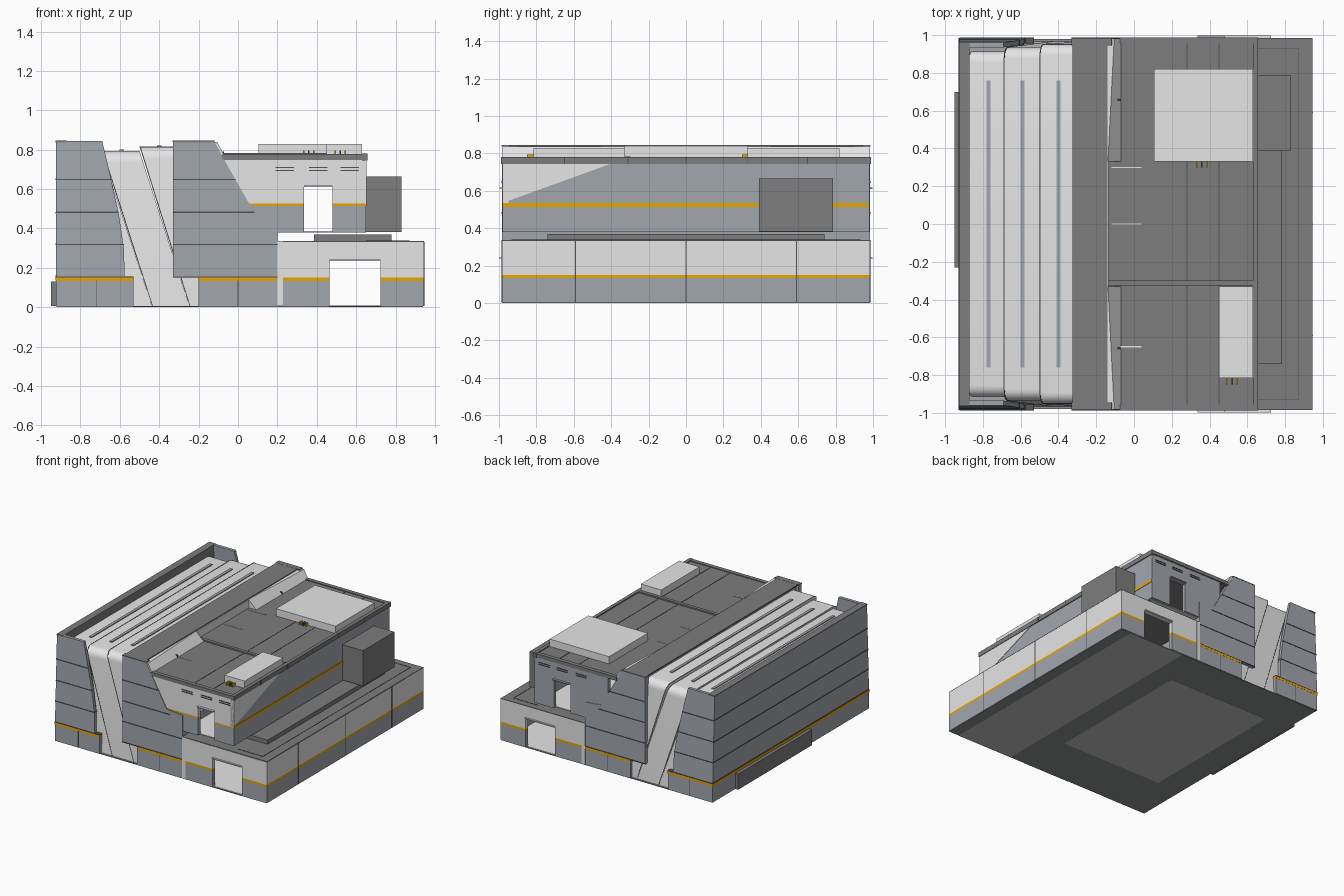
import bpy, bmesh, math


def material(name, rgb):
    m = bpy.data.materials.new(name)
    m.diffuse_color = (*rgb, 1)
    return m


LIGHT = material("light panel", (0.79, 0.79, 0.79))
GREY = material("blue grey panel", (0.365, 0.385, 0.42))
DARK = material("dark roof", (0.205, 0.205, 0.205))
ORANGE = material("orange stripe", (0.80, 0.38, 0.0))
COAL = material("charcoal seam", (0.085, 0.088, 0.09))
UNDER = material("underside", (0.27, 0.275, 0.275))
UNDER_PALE = material("pale underside", (0.55, 0.55, 0.55))


def loft(name, rings, mat, smooth=False):
    """Closed solid through rings of equal point count."""
    bm = bmesh.new()
    vs = [[bm.verts.new(p) for p in r] for r in rings]
    n = len(rings[0])
    for a, b in zip(vs, vs[1:]):
        for i in range(n):
            j = (i + 1) % n
            bm.faces.new((a[i], a[j], b[j], b[i]))
    bm.faces.new(vs[0])
    bm.faces.new(vs[-1])
    bmesh.ops.recalc_face_normals(bm, faces=bm.faces)
    me = bpy.data.meshes.new(name)
    bm.to_mesh(me)
    bm.free()
    me.materials.append(mat)
    ob = bpy.data.objects.new(name, me)
    bpy.context.collection.objects.link(ob)
    if smooth:
        bpy.ops.object.select_all(action='DESELECT')
        bpy.context.view_layer.objects.active = ob
        ob.select_set(True)
        bpy.ops.object.shade_smooth_by_angle(angle=math.radians(35))
    return ob


def prism(name, pts, y0, y1, mat):
    return loft(name, [[(x, y, z) for x, z in pts] for y in (y0, y1)], mat)


def box(name, x0, x1, y0, y1, z0, z1, mat):
    return prism(name, [(x0, z0), (x1, z0), (x1, z1), (x0, z1)], y0, y1, mat)


def end_box(name, s, x0, x1, d0, d1, z0, z1, mat):
    """Box on the front (s=-1) or back (s=1) end, between depths d0 and d1."""
    return box(name, x0, x1, s * d0, s * d1, z0, z1, mat)


def end_wall(name, s, x0, x1, d0, d1, bands, door):
    """End wall of coloured bands with a see-through doorway (x0, x1, top)."""
    for z0, z1, mat in bands:
        low = min(z1, max(z0, door[2]))
        if low > z0:
            end_box(name, s, x0, door[0], d0, d1, z0, low, mat)
            end_box(name, s, door[1], x1, d0, d1, z0, low, mat)
        if z1 > low:
            end_box(name, s, x0, x1, d0, d1, low, z1, mat)


def lean(z):
    """Half depth of the inward leaning corner."""
    return 0.985 - 0.036 * max(0, z - 0.15)


# Underside plates
box("base_plate", -0.92, 0.94, -0.98, 0.98, 0.001, 0.006, UNDER)
box("base_panel_wide", -0.71, 0.19, -0.57, 0.65, 0, 0.005, UNDER_PALE)
box("base_panel_side", 0.36, 0.86, -0.98, 0.98, 0, 0.005, UNDER_PALE)

# Left wall with parapet, stripe, seams and low vent box
loft("left_wall", [[(x, s * lean(z), z) for s, z in
                    ((-1, 0.005), (1, 0.005), (1, 0.15), (1, 0.837), (-1, 0.837), (-1, 0.15))]
                   for x in (-0.925, -0.88)], GREY)
box("left_parapet_lining", -0.88, -0.87, -0.95, 0.95, 0.7, 0.837, DARK)
box("left_parapet_cap", -0.927, -0.87, -0.963, 0.963, 0.837, 0.846, DARK)
box("left_stripe", -0.928, -0.92, -0.985, 0.985, 0.135, 0.153, ORANGE)
box("left_vent", -0.95, -0.92, -0.23, 0.70, 0.005, 0.13, DARK)
for z in (0.157, 0.32, 0.48, 0.65):
    box("left_seam", -0.928, -0.92, -lean(z), lean(z), z - 0.003, z + 0.003, COAL)


# Light roof shells that fold over both ends and lean sideways on the way down
def shell_ring(top_x, front, top, grow=0.0):
    r = 0.06
    f, t = front + grow, top + grow
    half = [(0.965 + grow, 0.005)]
    for k in range(7):
        a = math.radians(15 * k)
        half.append((f - r + r * math.cos(a), t - r + r * math.sin(a)))
    loop = [(-y, z) for y, z in half] + [(y, z) for y, z in reversed(half)]
    return [(top_x + 0.255 * (1 - z / t), y, z) for y, z in loop]


shells = [(-0.875, -0.69, 0.915, 0.782), (-0.69, -0.50, 0.935, 0.793), (-0.50, -0.31, 0.952, 0.815)]
for x0, x1, front, top in shells:
    loft("roof_shell", [shell_ring(x0, front, top), shell_ring(x1, front, top)], LIGHT, True)
for x0, x1, front, top in shells[1:]:
    loft("shell_seam", [shell_ring(x0 + 0.001, front, top, 0.0015),
                        shell_ring(x0 + 0.005, front, top, 0.0015)], COAL, True)
for x, z in ((-0.77, 0.782), (-0.59, 0.793), (-0.40, 0.815)):
    box("roof_slot", x - 0.011, x + 0.011, -0.76, 0.76, z - 0.01, z + 0.007, GREY)

# Middle ridge body
prism("ridge_core", [(-0.31, 0.155), (-0.31, 0.838), (-0.14, 0.838), (-0.14, 0.745),
                     (0.06, 0.51), (0.2, 0.45), (0.2, 0.155)], -0.96, 0.96, GREY)
box("ridge_base", -0.2, 0.2, -0.96, 0.96, 0.006, 0.155, GREY)
box("ridge_cap", -0.325, -0.14, -0.985, 0.985, 0.837, 0.845, DARK)
box("ridge_window_middle", -0.145, -0.134, -0.33, 0.33, 0.77, 0.838, LIGHT)

# End panels, stripes and seams, mirrored front and back
outline = [(-0.925, 0.15), (-0.925, 0.845), (-0.69, 0.845), (-0.66, 0.72),
           (-0.605, 0.47), (-0.58, 0.3), (-0.575, 0.15)]
for s in (-1, 1):
    loft("corner_panel", [[(x, s * (lean(z) - t), z) for x, z in outline]
                          for t in (0.025, 0)], GREY)
    prism("corner_backing", [(-0.88, 0.15), (-0.88, 0.74), (-0.67, 0.74), (-0.585, 0.3), (-0.58, 0.15)],
          s * 0.88, s * 0.955, GREY)
    prism("ridge_panel", [(-0.33, 0.15), (-0.33, 0.843), (-0.12, 0.843), (-0.085, 0.775),
                          (0.06, 0.52), (0.2, 0.505), (0.2, 0.15)],
          s * 0.945, s * 0.985, GREY)
    end_box("ridge_panel_cap", s, -0.332, -0.12, 0.945, 0.986, 0.838, 0.846, DARK)
    for name, x0, x1 in (("corner_base", -0.925, -0.53), ("ridge_end_base", -0.2, 0.2)):
        end_box(name, s, x0, x1, 0.945, 0.986, 0.004, 0.135, GREY)
        end_box(name + "_stripe", s, x0, x1, 0.945, 0.987, 0.133, 0.151, ORANGE)
    end_box("corner_base_ledge", s, -0.9, -0.53, 0.945, 0.9865, 0.15, 0.155, GREY)
    for z, left_end, right_end in ((0.154, -0.53, 0.2), (0.318, -0.58, 0.2),
                                   (0.482, -0.607, 0.085), (0.648, -0.645, -0.013)):
        end_box("panel_seam", s, -0.925, left_end, 0.95, lean(z) + 0.003, z - 0.003, z + 0.003, COAL)
        end_box("panel_seam", s, -0.33, right_end, 0.98, 0.988, z - 0.003, z + 0.003, COAL)
    for x in (-0.72, 0.0):
        end_box("base_seam", s, x - 0.002, x + 0.002, 0.98, 0.988, 0.005, 0.135, COAL)
    # Tapering clerestory beside the ridge
    loft("ridge_window", [[(xt, s * y, 0.838), (-0.07, s * y, 0.773), (-0.145, s * y, 0.773),
                           (-0.145, s * y, 0.838)]
                          for y, xt in ((0.33, -0.138), (0.983, -0.105))], LIGHT)
    end_box("ridge_window_frame", s, -0.14, -0.07, 0.655, 0.661, 0.77, 0.79, COAL)

    # Lower hall end with wide doorway
    end_wall("lower_end_wall", s, 0.225, 0.945, 0.955, 0.985,
             [(0.006, 0.133, GREY), (0.133, 0.15, ORANGE), (0.15, 0.332, LIGHT)],
             (0.465, 0.725, 0.235))
    end_box("lower_pillar", s, 0.198, 0.228, 0.95, 0.988, 0.005, 0.335, LIGHT)

    # Upper hall end with narrow doorway: striped in front, plain behind
    bands = [(0.38, 0.515, GREY), (0.515, 0.526, ORANGE), (0.526, 0.75, LIGHT)]
    if s > 0:
        bands = [(0.38, 0.75, GREY)]
    end_wall("upper_end_wall", s, -0.08 if s < 0 else 0.0, 0.65, 0.95, 0.98, bands,
             (0.335, 0.48, 0.61))
    # Slim lintels over the doorways
    end_box("lower_lintel", s, 0.465, 0.725, 0.975, 0.998, 0.235, 0.243, LIGHT)
    end_box("upper_lintel", s, 0.335, 0.48, 0.975, 0.998, 0.61, 0.617, LIGHT if s < 0 else GREY)
    # Louvres under the eaves
    for x in (0.19, 0.36, 0.52):
        for z in (0.695, 0.71):
            end_box("louvre", s, x, x + 0.095, 0.978, 0.984, z - 0.003, z + 0.003, COAL)

# Lower hall side wall, floor, roof and seams
for z0, z1, mat in ((0.006, 0.133, GREY), (0.133, 0.15, ORANGE), (0.15, 0.332, LIGHT)):
    box("lower_side_wall", 0.915, 0.945, -0.985, 0.985, z0, z1, mat)
box("lower_floor", 0.2, 0.93, -0.97, 0.97, 0.004, 0.008, LIGHT)
box("lower_roof", 0.198, 0.945, -0.985, 0.985, 0.328, 0.337, DARK)
box("lower_roof_slab", 0.385, 0.78, -0.74, 0.74, 0.336, 0.37, DARK)
for y in (-0.59, 0.0, 0.59):
    box("side_seam", 0.94, 0.947, y - 0.003, y + 0.003, 0.006, 0.332, COAL)
box("lower_roof_seam", 0.868, 0.872, -0.93, 0.93, 0.335, 0.339, COAL)
for y in (-0.93, 0.93):
    box("lower_roof_seam", 0.65, 0.872, y - 0.002, y + 0.002, 0.335, 0.339, COAL)

# Upper hall side wall with stripe and light triangular field
box("upper_side_wall", 0.62, 0.65, -0.98, 0.98, 0.38, 0.75, GREY)
box("upper_side_stripe", 0.646, 0.653, -0.98, 0.98, 0.513, 0.535, ORANGE)
loft("upper_side_field", [[(x, -0.981, 0.535), (x, -0.40, 0.745), (x, -0.981, 0.745)]
                          for x in (0.645, 0.653)], LIGHT)
box("upper_floor", 0.19, 0.64, -0.96, 0.96, 0.38, 0.388, LIGHT)
box("side_unit", 0.645, 0.83, 0.39, 0.785, 0.383, 0.665, DARK)

# Upper roof with parapet, seams and rooftop units
box("upper_roof", -0.14, 0.64, -0.983, 0.983, 0.747, 0.772, DARK)
box("upper_parapet", 0.63, 0.657, -0.988, 0.988, 0.744, 0.78, DARK)
for s in (-1, 1):
    end_box("upper_eave", s, -0.08, 0.65, 0.955, 0.987, 0.75, 0.778, DARK)
box("roof_rib", -0.135, 0.63, -0.325, -0.298, 0.77, 0.783, DARK)
for x in (0.28, 0.45):
    box("roof_seam", x - 0.002, x + 0.002, -0.955, 0.955, 0.77, 0.774, COAL)
for y in (-0.65, 0.0, 0.30):
    box("roof_edge_strip", -0.12, 0.04, y - 0.003, y + 0.003, 0.77, 0.776, LIGHT)
for y in (-0.65, -0.31, 0.0, 0.33, 0.65):
    box("parapet_seam", 0.65, 0.659, y - 0.002, y + 0.002, 0.745, 0.781, COAL)
box("roof_unit_large", 0.105, 0.63, 0.33, 0.82, 0.77, 0.83, LIGHT)
box("roof_unit_small", 0.45, 0.63, -0.815, -0.33, 0.77, 0.83, LIGHT)

# Small pipes beside the rooftop units
for px, py in ((0.33, 0.32), (0.49, -0.83)):
    for k, mat in enumerate((ORANGE, COAL, ORANGE)):
        x = px + 0.025 * k
        box("roof_pipe", x, x + 0.008, py - 0.02, py + 0.02, 0.772, 0.795, mat)
